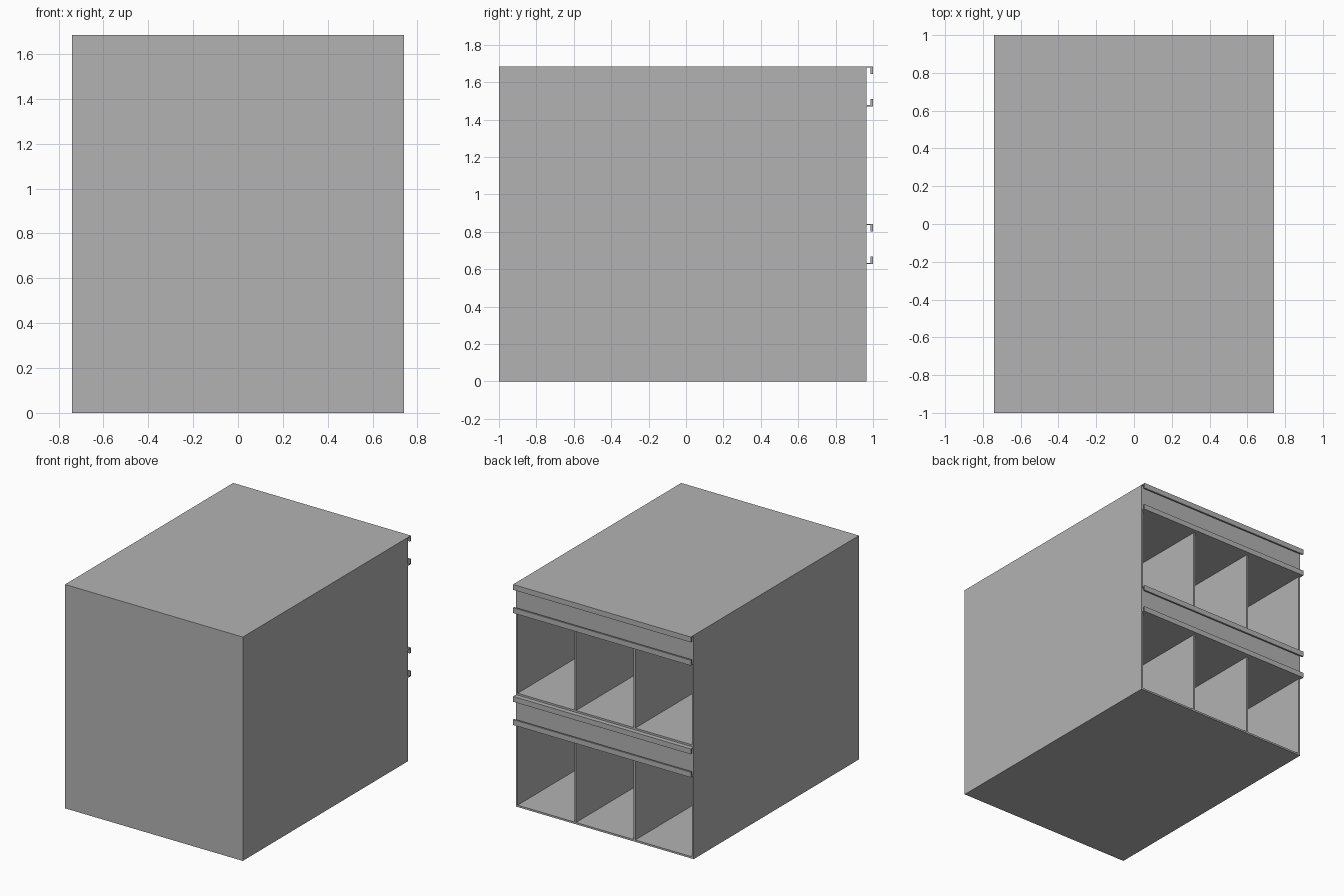
import bpy
import bmesh

if "Cube" in bpy.data.objects:
    bpy.data.objects.remove(bpy.data.objects["Cube"], do_unlink=True)

GREY = (0.45, 0.45, 0.45)
mat = bpy.data.materials.new("plain grey")
mat.use_nodes = True
mat.diffuse_color = (*GREY, 1)
mat.node_tree.nodes["Principled BSDF"].inputs["Base Color"].default_value = (*GREY, 1)

HALF_W = 0.74      # half width of the cabinet
FRONT, BACK = -1.0, 0.965
TIER = 0.8425      # height of one tier
T = 0.014          # panel thickness
DECK = 0.215       # depth of the beam above each opening
RAIL = 0.035       # how far the rails stand out


def add_mesh(name, bm):
    bmesh.ops.recalc_face_normals(bm, faces=bm.faces)
    mesh = bpy.data.meshes.new(name)
    bm.to_mesh(mesh)
    bm.free()
    mesh.materials.append(mat)
    obj = bpy.data.objects.new(name, mesh)
    bpy.context.collection.objects.link(obj)
    return obj


def box(name, x, y, z):
    """Box spanning the given (low, high) ranges."""
    bm = bmesh.new()
    bmesh.ops.create_cube(bm, size=1)
    for v in bm.verts:
        v.co = [r[0] if c < 0 else r[1] for c, r in zip(v.co, (x, y, z))]
    return add_mesh(name, bm)


def extrude_x(name, profile):
    """Extrude a (y, z) outline across the full width."""
    bm = bmesh.new()
    face = bm.faces.new([bm.verts.new((-HALF_W, y, z)) for y, z in profile])
    out = bmesh.ops.extrude_face_region(bm, geom=[face])["geom"]
    verts = [g for g in out if isinstance(g, bmesh.types.BMVert)]
    bmesh.ops.translate(bm, verts=verts, vec=(2 * HALF_W, 0, 0))
    return add_mesh(name, bm)


def rail(name, z, d):
    """Hooked label rail starting at height z, with its lip pointing along d."""
    y, tip = BACK, BACK + RAIL
    lip, plate, drop = 0.013, 0.007, 0.04
    extrude_x(name, [(y, z), (tip, z), (tip, z + d * drop),
                     (tip - lip, z + d * drop),
                     (tip - lip, z + d * plate), (y, z + d * plate)])


# Outer shell
top = 2 * TIER
box("front_panel", (-HALF_W, HALF_W), (FRONT, FRONT + T), (0, top))
for side, s in (("left", 1), ("right", -1)):
    box(side + "_side_panel", sorted((s * (HALF_W - T), s * HALF_W)),
        (FRONT + T, BACK), (0, top))

# Two tiers, each with a floor, dividers, a deep beam and two rails
inner = HALF_W - T
for i, tier in enumerate(("lower", "upper")):
    z0, z1 = i * TIER, (i + 1) * TIER
    box(tier + "_floor", (-inner, inner), (FRONT + T, BACK), (z0, z0 + T))
    box(tier + "_deck", (-inner, inner), (FRONT + T, BACK), (z1 - DECK, z1))
    for side, s in (("left", 1), ("right", -1)):
        x = s * HALF_W / 3
        box(f"{tier}_{side}_divider", (x - T / 2, x + T / 2),
            (FRONT + T, BACK), (z0 + T, z1 - DECK))
    rail(tier + "_top_rail", z1, -1)
    rail(tier + "_bottom_rail", z1 - DECK, 1)
